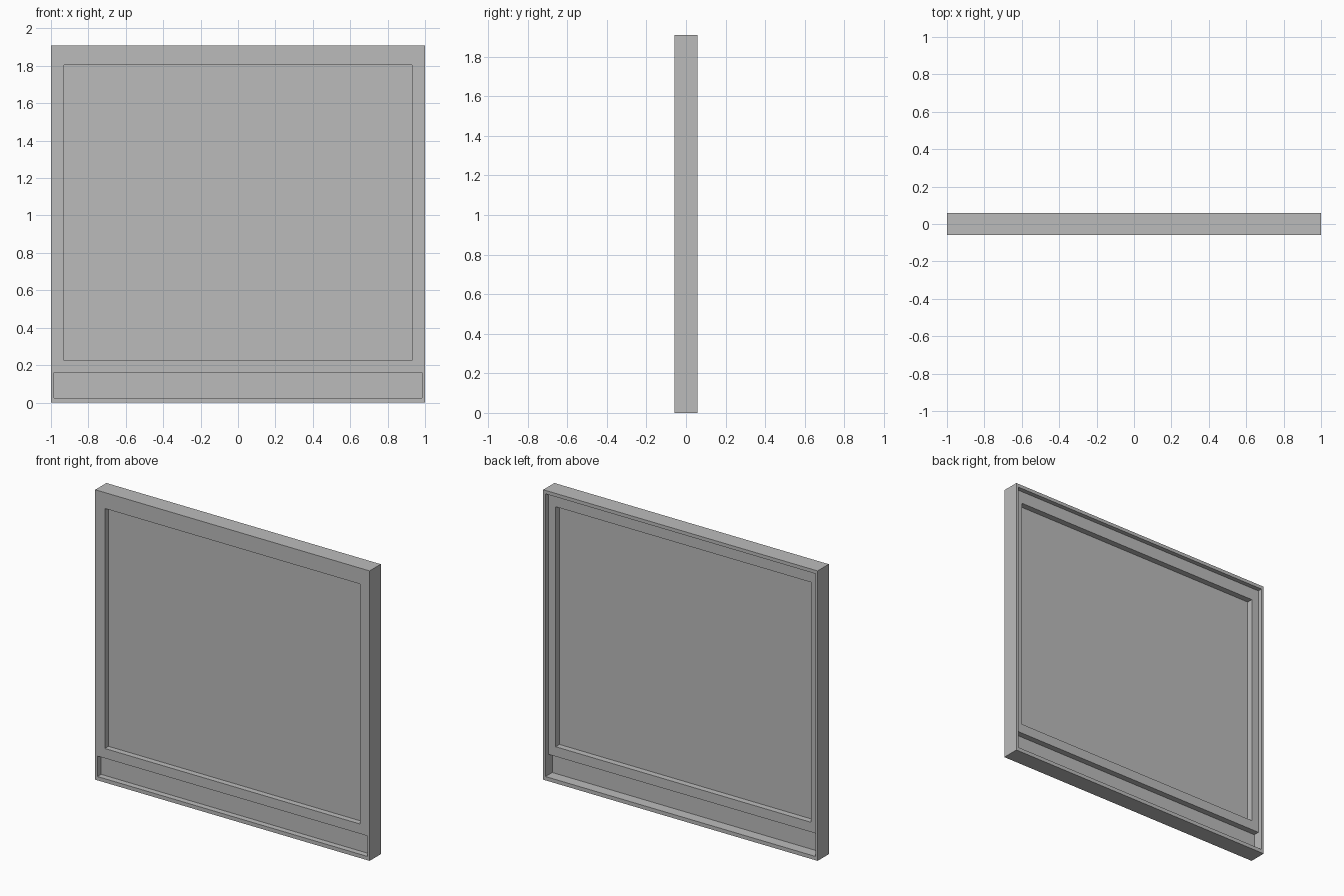
import bpy
import bmesh

if "Cube" in bpy.data.objects:
    bpy.data.objects.remove(bpy.data.objects["Cube"], do_unlink=True)

# Main sizes
HEIGHT, HALF_DEPTH = 1.91, 0.058
RIM_X, RIM_LOW, RIM_TOP = 0.983, 0.025, 1.887
OPEN_X, OPEN_LOW, OPEN_TOP = 0.93, 0.224, 1.805
RAIL_LOW = 0.16
BACK_RECESS = 0.03
SHEET_FRONT, SHEET_BACK = -0.02, -0.012

grey = bpy.data.materials.new("plain grey")
grey.use_nodes = True
COLOUR = (0.5, 0.5, 0.5, 1)
grey.diffuse_color = COLOUR
grey.node_tree.nodes["Principled BSDF"].inputs["Base Color"].default_value = COLOUR


def box(name, half_x, y0, y1, z0, z1):
    """Box centred on x, spanning the given depth and height."""
    bm = bmesh.new()
    bmesh.ops.create_cube(bm, size=1)
    for v in bm.verts:
        v.co.x *= 2 * half_x
        v.co.y = y0 if v.co.y < 0 else y1
        v.co.z = z0 if v.co.z < 0 else z1
    mesh = bpy.data.meshes.new(name)
    bm.to_mesh(mesh)
    bm.free()
    mesh.materials.append(grey)
    obj = bpy.data.objects.new(name, mesh)
    bpy.context.collection.objects.link(obj)
    return obj


def cut(target, cutter):
    """Subtract the cutter from the target, then remove the cutter."""
    cutter.hide_render = True
    mod = target.modifiers.new("cut", "BOOLEAN")
    mod.operation = "DIFFERENCE"
    mod.solver = "EXACT"
    mod.object = cutter
    bpy.context.view_layer.objects.active = target
    bpy.ops.object.modifier_apply(modifier=mod.name)
    bpy.data.objects.remove(cutter, do_unlink=True)


# Frame with a shallow back recess and two openings
frame = box("frame", 1, -HALF_DEPTH, HALF_DEPTH, 0, HEIGHT)
cut(frame, box("back_recess_cutter", RIM_X, HALF_DEPTH - BACK_RECESS, 1, RIM_LOW, RIM_TOP))
cut(frame, box("main_opening_cutter", OPEN_X, -1, 1, OPEN_LOW, OPEN_TOP))
cut(frame, box("lower_opening_cutter", RIM_X, -1, 1, RIM_LOW, RAIL_LOW))

# Thin sheets filling the openings
box("main_panel", OPEN_X, SHEET_FRONT, SHEET_BACK, OPEN_LOW, OPEN_TOP)
box("lower_panel", RIM_X, SHEET_FRONT, SHEET_BACK, RIM_LOW, RAIL_LOW)
